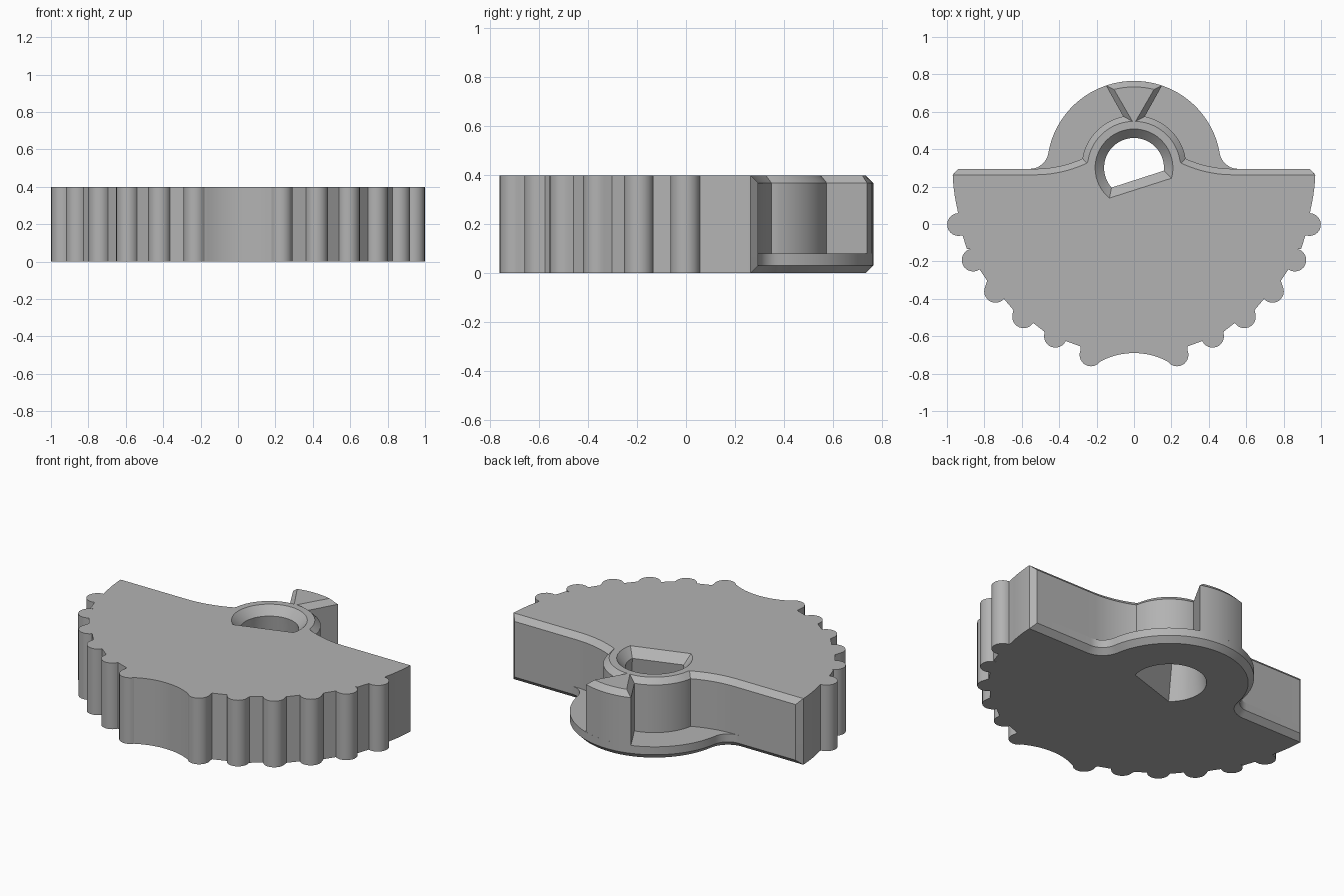
import bpy, bmesh, math

if "Cube" in bpy.data.objects:
    bpy.data.objects.remove(bpy.data.objects["Cube"])

HUB = (0.0, 0.30)      # shared centre of hub, flange and hole
H = 0.40               # full height
CH = 0.032             # chamfer size

grey = bpy.data.materials.new("plain_grey")
grey.diffuse_color = (0.45, 0.45, 0.45, 1)
grey.use_nodes = True
grey.node_tree.nodes["Principled BSDF"].inputs["Base Color"].default_value = grey.diffuse_color


def arc(c, r, a0, a1, n):
    """Points on an arc, angles in degrees."""
    out = []
    for i in range(n + 1):
        a = math.radians(a0 + (a1 - a0) * i / n)
        out.append((c[0] + r * math.cos(a), c[1] + r * math.sin(a)))
    return out


def add_ring(bm, pts, z):
    return [bm.verts.new((x, y, z)) for x, y in pts]


def bridge(bm, rings):
    for a, b in zip(rings, rings[1:]):
        n = len(a)
        for i in range(n):
            j = (i + 1) % n
            bm.faces.new((a[i], a[j], b[j], b[i]))


def finish(bm, name):
    bmesh.ops.recalc_face_normals(bm, faces=bm.faces[:])
    me = bpy.data.meshes.new(name)
    bm.to_mesh(me)
    bm.free()
    me.materials.append(grey)
    ob = bpy.data.objects.new(name, me)
    bpy.context.collection.objects.link(ob)
    bpy.ops.object.select_all(action='DESELECT')
    ob.select_set(True)
    bpy.context.view_layer.objects.active = ob
    bpy.ops.object.shade_smooth_by_angle(angle=math.radians(30))
    return ob


# Scalloped front edge, right half: lobe centre, start and end angle, valley
LOBES = [
    ((0.230, -0.700), 215, 380, (0.285, -0.655)),
    ((0.420, -0.600), 205, 375, (0.480, -0.575)),
    ((0.590, -0.496), 213, 375, (0.645, -0.460)),
    ((0.740, -0.360), 222, 385, (0.785, -0.303)),
    ((0.860, -0.193), 235, 435, (0.893, -0.134)),
    ((0.938, -0.003), 250, 447, None),
]


def front_half():
    pts = arc((0, -1.07), 0.38, 90, 62, 8)
    for c, a0, a1, valley in LOBES:
        pts += arc(c, 0.061, a0, a1, 12)
        if valley:
            pts.append(valley)
    return pts + arc(HUB, 0.97, -13.5, -2.2, 5)


def back_half(off, flange):
    """Back edge, right half; off insets it for the chamfers."""
    pts = [(0.968 if off else 0.94, 0.295 - off)]
    if flange:
        pts += arc((0.557, 0.395), 0.10 + off, 270, 189.7, 10)
        pts += arc(HUB, 0.465 - off, 9.7, 90, 24)[1:]
    else:
        pts += arc((0.53, 0.915), 0.62 + off, 270, 244.7 if off else 245.7, 10)
        pts += arc(HUB, 0.281 - off, 5.3 if off else 10.3, 90, 24)[1:]
    return pts


def outline(off, flange):
    half = front_half() + back_half(off, flange)
    return half + [(-x, y) for x, y in reversed(half) if x > 1e-5]


# Main body with stepped flange and D-shaped through hole
bm = bmesh.new()
layers = [(0, CH, True), (CH, 0, True), (0.08, 0, True),
          (0.08, 0, False), (H - CH, 0, False), (H, CH, False)]
outer = [add_ring(bm, outline(off, fl), z) for z, off, fl in layers]
bridge(bm, outer)
hole = [add_ring(bm, arc(HUB, r, a0, a1, 40), z) for z, r, a0, a1 in
        [(0, 0.205, -15.4, 230.9), (0.35, 0.16, -5.4, 221.2),
         (H, 0.208, -15.4, 230.9)]]
bridge(bm, hole)
for k in (0, -1):
    edges = []
    for ring in (outer[k], hole[k]):
        for i in range(len(ring)):
            edges.append(bm.edges.get((ring[i - 1], ring[i])))
    bmesh.ops.triangle_fill(bm, use_beauty=True, edges=edges)
bmesh.ops.remove_doubles(bm, verts=bm.verts[:], dist=1e-5)
finish(bm, "scalloped_body")

# Wedge-shaped tab standing on the flange behind the hub
bm = bmesh.new()
wide = [(-0.042, 0.547), (0.042, 0.547)] + arc(HUB, 0.465, 71.2, 108.8, 8)
narrow = [(-0.008, 0.548), (0.008, 0.548)] + arc(HUB, 0.465 - CH, 75.7, 104.3, 8)
rings = [add_ring(bm, p, z) for p, z in
         [(wide, 0.075), (wide, H - CH), (narrow, H)]]
bridge(bm, rings)
bm.faces.new(rings[0])
bm.faces.new(rings[-1])
finish(bm, "pointer_tab")
